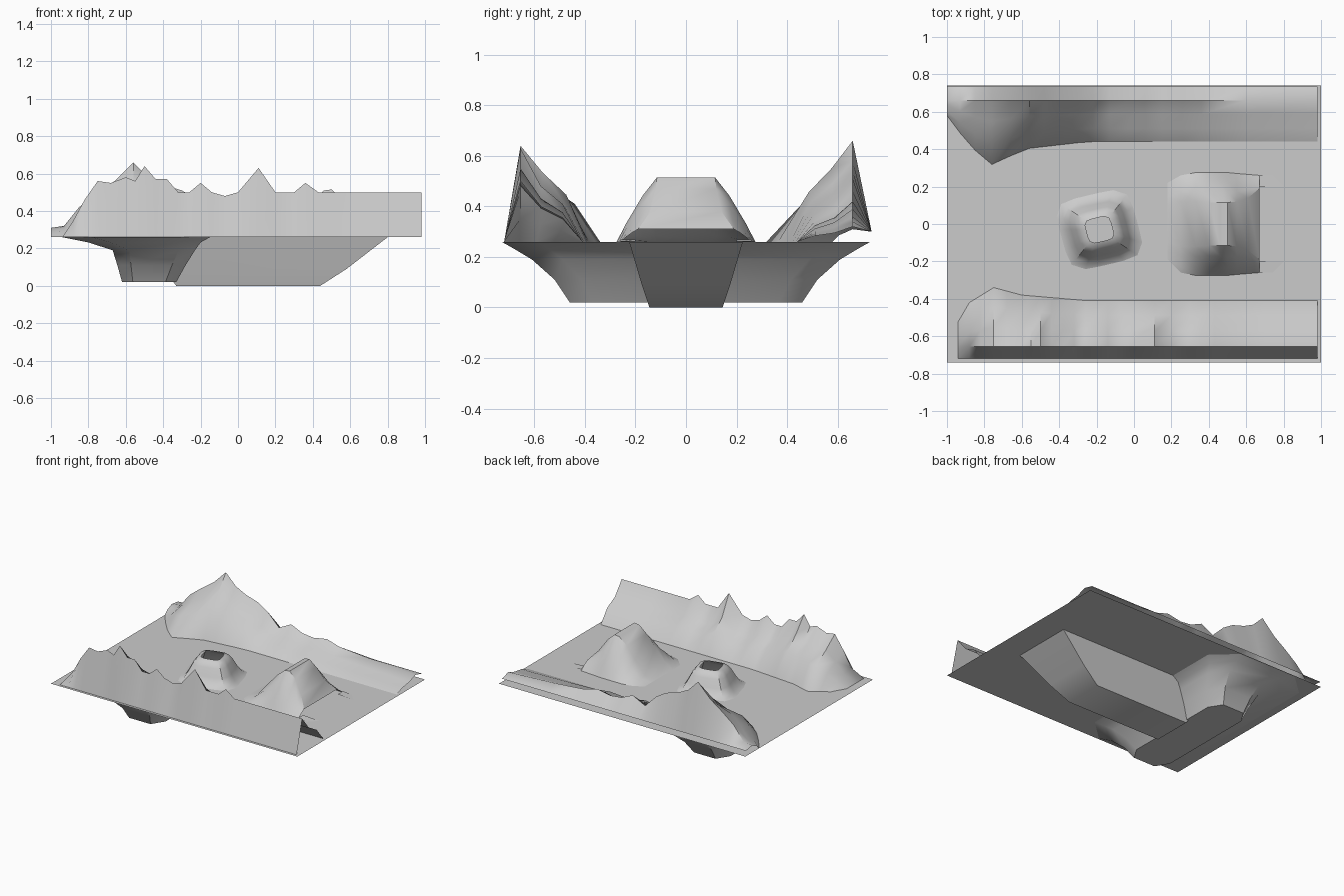
import bpy, math

if "Cube" in bpy.data.objects:
    bpy.data.objects.remove(bpy.data.objects["Cube"])

SEA = 0.26


def make(name, verts, faces, angle=35):
    me = bpy.data.meshes.new(name)
    me.from_pydata(verts, [], faces)
    me.update()
    ob = bpy.data.objects.new(name, me)
    bpy.context.collection.objects.link(ob)
    me.shade_smooth()
    me.set_sharp_from_angle(angle=math.radians(angle))
    return ob


def loft(name, rows, closed=False, cap=False, flip=False, angle=35):
    """Skin a list of equal-length point rows."""
    n = len(rows[0])
    verts = [p for r in rows for p in r]
    faces = []
    for i in range(len(rows) - 1):
        for j in range(n if closed else n - 1):
            k = (j + 1) % n
            f = (i * n + j, i * n + k, (i + 1) * n + k, (i + 1) * n + j)
            faces.append(f[::-1] if flip else f)
    if cap:
        f = tuple(range((len(rows) - 1) * n, len(rows) * n))
        faces.append(f[::-1] if flip else f)
    return make(name, verts, faces, angle)


def lerp_table(table, x):
    for (a, u), (b, v) in zip(table, table[1:]):
        if x <= b:
            return u + (v - u) * max(0, x - a) / (b - a)
    return table[-1][1]


# Flat water surface
make("water_surface", [(-1, -.74, SEA), (1, -.74, SEA), (1, .74, SEA), (-1, .74, SEA)],
     [(0, 1, 2, 3)])


# Mountain ridges: crest heights along x, with an inner slope and a steep outer wall
def ridge(name, crest, side, foot, outer_y, outer_z, crest_y):
    rows = []
    for x, h in crest:
        f = lerp_table(foot, x)
        big = lerp_table([(-1, .76), (-.5, .72), (-.2, .6), (1, .58)], x)
        d = max(0, h - SEA)
        w = crest_y - f
        rows.append([(x, side * outer_y, min(outer_z, max(h, SEA))),
                     (x, side * crest_y, h),
                     (x, side * (crest_y - w * .33), SEA + d * big),
                     (x, side * (crest_y - w * .68), SEA + d * big * .68),
                     (x, side * f, SEA)])
    loft(name, rows, flip=side > 0, angle=50)


front_crest = [(-.94, .26), (-.88, .35), (-.82, .46), (-.75, .56), (-.68, .55), (-.6, .58),
               (-.55, .56), (-.5, .64), (-.44, .57), (-.38, .57), (-.32, .50), (-.26, .50),
               (-.2, .55), (-.14, .50), (-.07, .48), (0, .50), (.11, .63), (.2, .50),
               (.3, .50), (.36, .55), (.43, .50), (.7, .50), (.98, .50)]
back_crest = [(-1, .31), (-.93, .32), (-.85, .42), (-.76, .49), (-.66, .56), (-.56, .66),
              (-.48, .58), (-.4, .54), (-.3, .51), (-.22, .46), (-.13, .37), (-.03, .42),
              (.06, .38), (.15, .37), (.26, .39), (.36, .36), (.6, .34), (.98, .32)]
ridge("front_ridge", front_crest, -1,
      [(-1, .5), (-.88, .42), (-.75, .34), (-.6, .38), (-.25, .41), (1, .41)], .72, SEA, .655)
ridge("back_ridge", back_crest, 1,
      [(-1, .58), (-.88, .42), (-.75, .31), (-.6, .40), (-.25, .44), (1, .44)], .735, .30, .66)

# Rounded hill, open at its right end: (x, half foot, half top, height)
hill = [(.18, .22, .10, .26), (.25, .26, .12, .285), (.33, .275, .12, .38), (.4, .275, .115, .46),
        (.46, .275, .115, .51), (.5, .275, .115, .515), (.55, .27, .12, .47),
        (.61, .265, .14, .38), (.67, .26, .19, .31)]
loft("hill", [[(x, -f, SEA), (x, -(f * .75 + t * .25), SEA + (h - SEA) * .3),
               (x, -(f * .35 + t * .65), SEA + (h - SEA) * .72), (x, -t, h),
               (x, t, h), (x, f * .35 + t * .65, SEA + (h - SEA) * .72),
               (x, f * .75 + t * .25, SEA + (h - SEA) * .3), (x, f, SEA)]
              for x, f, t, h in hill], flip=True)

# Low flaps at the hill's open end
for s in (-1, 1):
    make("hill_flap", [(.67, s * .2, .27), (.8, s * .2, SEA + .002), (.74, s * .26, SEA + .002),
                       (.67, s * .26, .27)], [(0, 1, 2, 3) if s > 0 else (3, 2, 1, 0)])

# Crater mound with an open four-sided mouth
rings = [(.225, .26), (.19, .275), (.16, .32), (.13, .375), (.105, .405), (.075, .415)]
rows = []
for i, (r, z) in enumerate(rings):
    row = []
    for k in range(20):
        a = math.tau * k / 20
        q = 1 / (abs(math.cos(a - .25)) ** 5 + abs(math.sin(a - .25)) ** 5) ** .2
        row.append((-.185 + r * q * .92 * math.cos(a), -.03 + r * q * .85 * math.sin(a), z))
    rows.append(row)
loft("crater_mound", rows, closed=True)


# Underwater bodies: stacked outlines narrowing downward
def outline(x0, x1, y, cut, z):
    c, d = cut * (x1 - x0), cut * y
    return [(x0 + c, -y, z), (x1 - c, -y, z), (x1, -y + d, z), (x1, y - d, z),
            (x1 - c, y, z), (x0 + c, y, z), (x0, y - d, z), (x0, -y + d, z)]


loft("seabed_basin", [outline(-.94, -.15, .73, .2, SEA), outline(-.80, -.20, .68, .2, .232),
                      outline(-.67, -.23, .61, .2, .19), outline(-.645, -.28, .52, .2, .11),
                      outline(-.62, -.33, .46, .2, .02)], closed=True, cap=True, flip=True)


def box(x0, x1, y, z):
    return [(x0, -y, z), (x1, -y, z), (x1, y, z), (x0, y, z)]


loft("seabed_channel", [box(-.42, .8, .225, SEA), box(-.4, .58, .175, .09),
                        box(-.33, .44, .145, 0)], closed=True, cap=True, flip=True)
